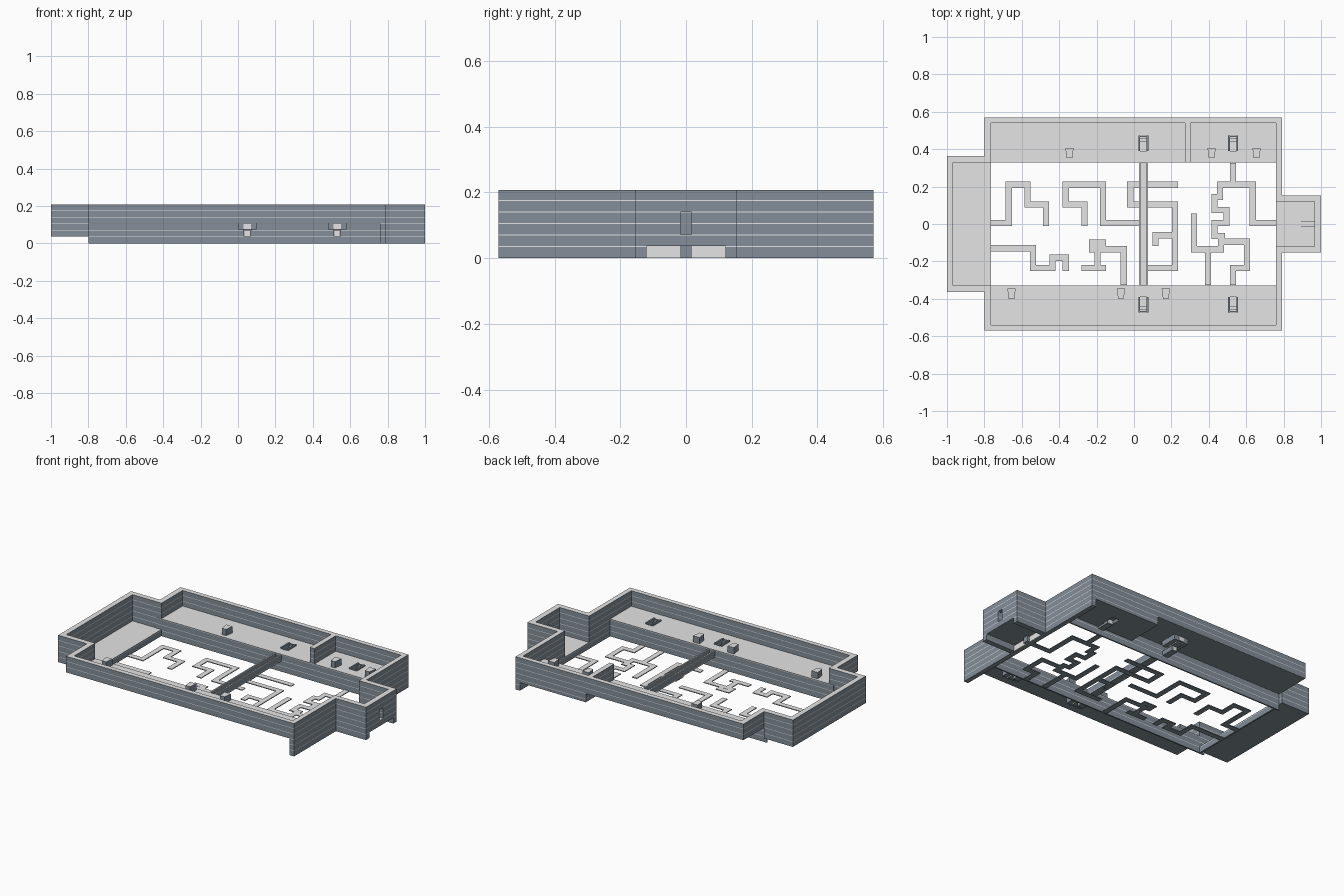
import bpy, bmesh

if "Cube" in bpy.data.objects:
    bpy.data.objects.remove(bpy.data.objects["Cube"])


def material(name, rgb):
    m = bpy.data.materials.new(name)
    m.diffuse_color = (*rgb, 1)
    m.use_nodes = True
    m.node_tree.nodes["Principled BSDF"].inputs["Base Color"].default_value = m.diffuse_color
    return m


STONE = material("pale_stone", (0.78, 0.78, 0.78))
BRICK = material("blue_grey_brick", (0.23, 0.275, 0.32))
MORTAR = material("light_mortar", (0.88, 0.89, 0.9))
COURSE, JOINT = 0.035, 0.0015


def build(name, boxes, striped=True, plain=None):
    """Boxes (x0,x1,y0,y1,z0,z1): pale tops, brick sides, mortar at each course."""
    bm = bmesh.new()
    for x0, x1, y0, y1, z0, z1 in boxes:
        v = [bm.verts.new((x, y, z)) for z in (z0, z1)
             for x, y in ((x0, y0), (x1, y0), (x1, y1), (x0, y1))]
        bm.faces.new((v[3], v[2], v[1], v[0]))
        bm.faces.new(v[4:])
        for i in range(4):
            j = (i + 1) % 4
            bm.faces.new((v[i], v[j], v[j + 4], v[i + 4]))
    return finish(name, bm, striped, plain)


def finish(name, bm, striped, plain=None):
    if striped:
        for k in range(1, 6):
            for s in (-1, 1):
                bmesh.ops.bisect_plane(bm, geom=bm.verts[:] + bm.edges[:] + bm.faces[:], dist=1e-5,
                                       plane_co=(0, 0, k * COURSE + s * JOINT), plane_no=(0, 0, 1))
    bmesh.ops.recalc_face_normals(bm, faces=bm.faces[:])
    bm.normal_update()
    for f in bm.faces:
        z = f.calc_center_median().z
        k = round(z / COURSE)
        if plain is not None:
            f.material_index = plain
        elif f.normal.z > 0.5:
            f.material_index = 0
        elif striped and abs(f.normal.z) < 0.5 and 1 <= k <= 5 and abs(z - k * COURSE) < JOINT:
            f.material_index = 2
        else:
            f.material_index = 1
    me = bpy.data.meshes.new(name)
    bm.to_mesh(me)
    bm.free()
    for m in (STONE, BRICK, MORTAR):
        me.materials.append(m)
    ob = bpy.data.objects.new(name, me)
    bpy.context.collection.objects.link(ob)
    return ob


def flip(boxes, s):
    """Mirror boxes across y when s is -1."""
    return [(a, b, *sorted((c * s, d * s)), e, f) for a, b, c, d, e, f in boxes]


TOP, DECK, FLOOR = 0.207, 0.109, 0.041
STAIRS = (0.05, 0.53)

# Outer, inner and wing walls, both sides
for s, side in ((-1, "front"), (1, "back")):
    low = 0.05 if s > 0 else DECK - 0.004
    build(side + "_outer_walls", flip([
        (-0.8, 0.3, 0.54, 0.57, DECK - 0.004, TOP),
        (0.3, 0.76, 0.54, 0.57, low, TOP),
        (-0.8, -0.765, 0.33, 0.54, DECK - 0.004, TOP),
        (0.76, 0.79, 0.15, 0.57, 0, TOP),
        (-0.97, -0.8, 0.33, 0.363, 0.037, TOP),
        (0.76, 1.0, 0.12, 0.153, 0, TOP)], s))
    build(side + "_inner_wall", flip([(-0.8, 0.76, 0.328, 0.337, 0, DECK)], s))

    # Raised deck with stairwell holes
    deck = []
    for x0, x1, z in ((-0.765, 0.3, DECK - 0.004), (0.3, 0.76, low)):
        hx = [h for h in STAIRS if x0 < h < x1][0]
        deck += [(x0, x1, 0.337, 0.39, z, DECK), (x0, x1, 0.47, 0.54, z, DECK),
                 (x0, hx - 0.025, 0.39, 0.47, z, DECK), (hx + 0.025, x1, 0.39, 0.47, z, DECK)]
    build(side + "_deck", flip(deck, s), False)

    # Stairwells hanging below the deck
    for n, hx in enumerate(STAIRS):
        tag = f"{side}_stairwell_{n}"
        build(tag + "_shell", flip([
            (hx - 0.05, hx - 0.022, 0.37, 0.48, 0.073, DECK - 0.002),
            (hx + 0.022, hx + 0.05, 0.37, 0.48, 0.073, DECK - 0.002),
            (hx - 0.022, hx + 0.022, 0.47, 0.48, 0.073, DECK - 0.002),
            (hx - 0.022, hx + 0.022, 0.39, 0.47, 0.066, 0.073),
            (hx - 0.02, hx + 0.02, 0.337, 0.42, 0.037, 0.066)], s))
        build(tag + "_steps", flip([
            (hx - 0.018, hx + 0.018, 0.422 + 0.016 * i, 0.438 + 0.016 * i, 0.07, 0.08 + 0.01 * i)
            for i in range(3)], s), False)
        build(tag + "_rails", flip([
            (hx - 0.027, hx - 0.017, 0.39, 0.472, 0.085, 0.118),
            (hx + 0.017, hx + 0.027, 0.39, 0.472, 0.085, 0.118),
            (hx - 0.027, hx + 0.027, 0.464, 0.473, 0.1, 0.114)], s), False, 1)
        build(tag + "_pale_panel", flip([
            (hx - 0.02, hx + 0.02, 0.48, 0.482, 0.077, 0.104),
            (hx - 0.014, hx + 0.014, 0.42, 0.422, 0.04, 0.066)], s), False, 0)

build("room_divider", [(0.272, 0.303, 0.328, 0.54, DECK, TOP)])

# West wing: end wall, floor and the riser facing the maze
build("west_end_wall", [(-1.0, -0.967, -0.363, 0.363, 0.037, TOP)])
build("west_floor", [(-0.97, -0.765, -0.33, 0.33, 0.037, FLOOR)], False)
build("west_riser", [(-0.775, -0.765, -0.33, 0.33, 0, 0.037)])

# East porch: end wall with a low opening and a window, floor, steps
build("east_end_wall", [
    (0.965, 1.0, -0.12, -0.017, 0.036, TOP), (0.965, 1.0, 0.017, 0.12, 0.036, TOP),
    (0.965, 1.0, -0.017, 0.017, 0.036, 0.072), (0.965, 1.0, -0.017, 0.017, 0.14, TOP)])
build("east_floor", [(0.76, 0.965, -0.12, 0.12, 0.037, FLOOR)], False)
build("east_riser", [(0.76, 0.79, -0.12, 0.12, 0, 0.037)])
build("east_pale_panel", [(0.79, 0.793, -0.12, 0.12, 0, 0.036)], False, 0)
build("east_post", [(0.793, 0.81, -0.0165, 0.0165, 0, 0.036)], False, 1)
build("east_steps", [(0.87 + 0.024 * i, 0.893 + 0.024 * i, -0.017, 0.017, FLOOR, 0.048 + 0.008 * i)
                     for i in range(4)], False)

# Bridge joining the two decks, with side rails
build("bridge", [(0.03, 0.07, -0.328, 0.328, 0.066, 0.073),
                 (0.026, 0.034, -0.328, 0.328, 0.066, 0.107),
                 (0.066, 0.074, -0.328, 0.328, 0.066, 0.107)])

# Maze walkways as centre lines in hundredths
north_west = [
    [(-75, .5), (-67, .5), (-67, 21), (-57, 21), (-57, 10.5), (-47, 10.5), (-47, .5)],
    [(-26.5, .5), (-26.5, 10.5), (-36.5, 10.5), (-36.5, 21), (-16.5, 21), (-16.5, .5), (2, .5)]]
south_west = [
    [(-75, -13), (-54, -13), (-54, -23.5), (-43.5, -23.5), (-43.5, -18), (-36.5, -18), (-36.5, -23.5)],
    [(-19.5, -23.5), (-19.5, -13.5), (-22.5, -13.5), (-22.5, -10), (-16.5, -10), (-16.5, -13.5),
     (-5.5, -13.5), (-5.5, -31)],
    [(-26.5, -23.5), (-16.5, -23.5)]]
middle = [
    [(22, 21), (-2, 21), (-2, 10.5), (22, 10.5), (22, -23.5), (7, -23.5)],
    [(11.5, -10), (11.5, -6), (22, -6)]]
east = [
    [(32, 4), (32, -13.5), (46.5, -13.5), (46.5, -9.5)],
    [(39.5, -13.5), (39.5, -31)],
    [(53, 31), (53, 21), (63.5, 21), (63.5, .5), (75, .5)],
    [(53, 21), (46, 21), (46, 14.5), (43, 14.5), (43, 7.5), (49.5, 7.5), (49.5, .5), (43, .5),
     (43, -6.5), (47, -6.5), (47, -9.5), (60.5, -9.5), (60.5, -23.5), (53, -23.5), (53, -31)]]
W = 0.0165
for name, group in (("north_west", north_west), ("south_west", south_west),
                    ("middle", middle), ("east", east)):
    boxes = []
    for line in group:
        for (ax, ay), (bx, by) in zip(line, line[1:]):
            boxes.append((min(ax, bx) / 100 - W, max(ax, bx) / 100 + W,
                          min(ay, by) / 100 - W, max(ay, by) / 100 + W, 0, 0.005))
    build(name + "_walkways", boxes, False)

# Tapered plinths standing on the decks
for i, (x, y) in enumerate(((-0.345, 0.38), (0.415, 0.38), (0.655, 0.38),
                            (-0.655, -0.373), (-0.07, -0.373), (0.17, -0.373))):
    bm = bmesh.new()
    f = bm.faces.new([bm.verts.new((x + a, y + b, DECK)) for a, b in
                      ((-0.015, -0.027), (0.015, -0.027), (0.022, 0.027), (-0.022, 0.027))])
    r = bmesh.ops.extrude_face_region(bm, geom=[f])
    bmesh.ops.translate(bm, vec=(0, 0, 0.04),
                        verts=[v for v in r["geom"] if isinstance(v, bmesh.types.BMVert)])
    finish(f"plinth_{i}", bm, False)
